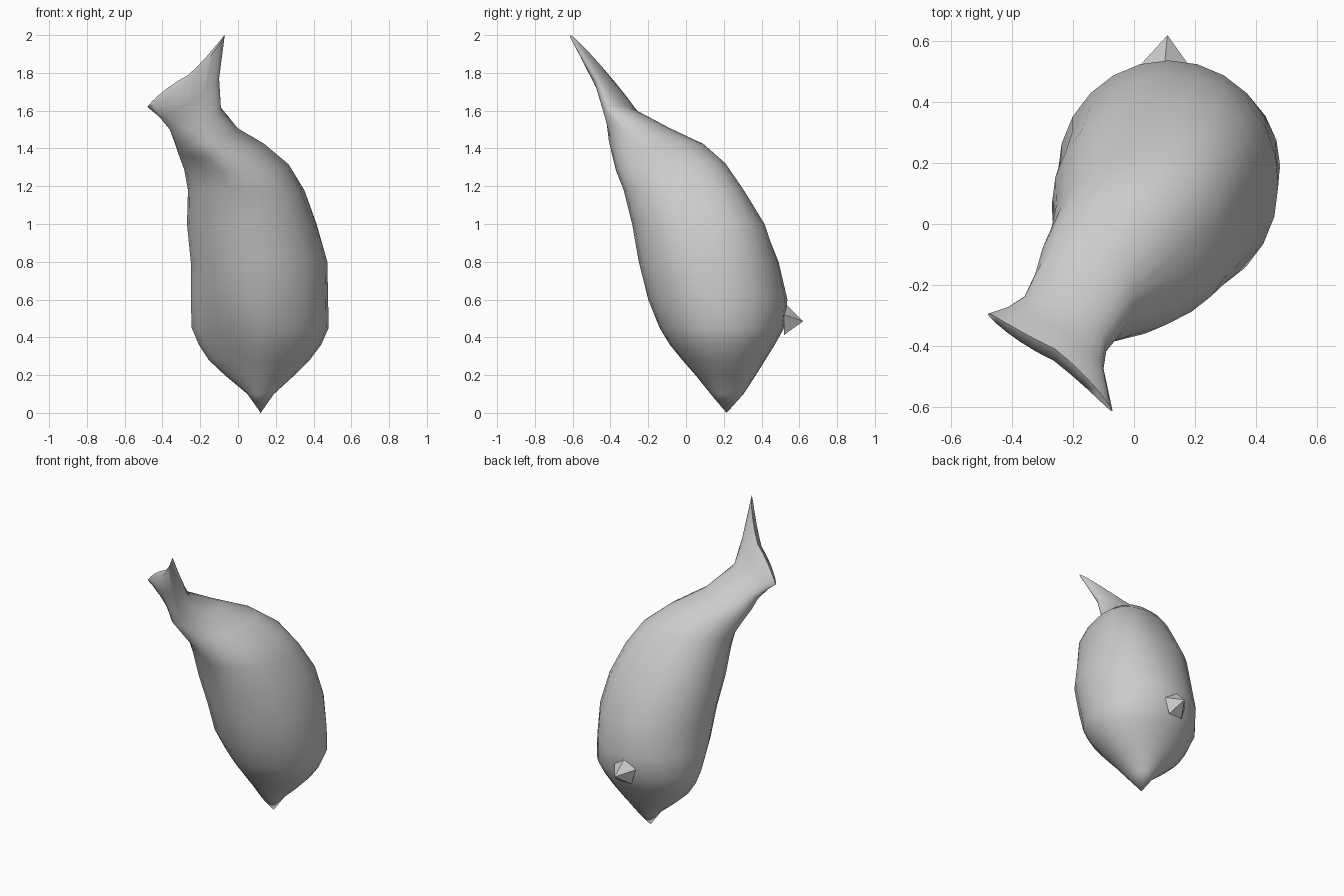
import bpy, bmesh, math
from mathutils import Vector

cube = bpy.data.objects.get("Cube")
if cube:
    bpy.data.objects.remove(cube, do_unlink=True)

grey = bpy.data.materials.new("plain grey")
grey.use_nodes = True
COLOUR = (0.6, 0.6, 0.6, 1)
grey.diffuse_color = COLOUR
grey.node_tree.nodes["Principled BSDF"].inputs["Base Color"].default_value = COLOUR

SIDES = 24
NORMAL = Vector((0.05, 0.79, 0.61)).normalized()   # facing of the tail fin
AXIS = Vector((-0.3, -0.57, 0.76))                 # direction of the tail
DIAGONAL = Vector((1, 1, 0)).normalized()          # towards the back left


def finish(bm, name, angle):
    bmesh.ops.recalc_face_normals(bm, faces=bm.faces)
    mesh = bpy.data.meshes.new(name)
    bm.to_mesh(mesh)
    bm.free()
    mesh.materials.append(grey)
    obj = bpy.data.objects.new(name, mesh)
    bpy.context.collection.objects.link(obj)
    bpy.ops.object.select_all(action='DESELECT')
    obj.select_set(True)
    bpy.context.view_layer.objects.active = obj
    if angle:
        bpy.ops.object.shade_smooth_by_angle(angle=math.radians(angle))


def ring(centre, a, b, cut=0, bulge=0, notch=0):
    points = []
    for i in range(SIDES):
        t = math.tau * i / SIDES
        c, s = math.cos(t), math.sin(t)
        # Flatten the front right corner, fill the back left one
        corner = (bulge if s > 0 else cut) * max(0, math.sin(2 * t))
        dip = notch * (1 - abs(c)) * (1 + c)   # deepest towards the left lobe
        points.append(centre + a * c + b * s + DIAGONAL * corner - AXIS * dip)
    return points


# Level body slices: height, x range, y range, corner cut, corner bulge
slices = [
    (0.1, 0.05, 0.19, 0.13, 0.305, 0, 0), (0.2, -0.07, 0.30, 0.05, 0.37, 0.035, 0),
    (0.28, -0.155, 0.38, -0.02, 0.42, 0.06, 0), (0.36, -0.207, 0.44, -0.085, 0.47, 0.065, 0),
    (0.45, -0.245, 0.48, -0.14, 0.52, 0.06, 0), (0.6, -0.25, 0.477, -0.2, 0.537, 0.025, 0),
    (0.8, -0.25, 0.473, -0.25, 0.49, 0.01, 0.015), (1.0, -0.27, 0.41, -0.285, 0.41, 0, 0.05),
    (1.18, -0.265, 0.34, -0.33, 0.295, 0, 0.06),
]
rings = []
for z, x0, x1, y0, y1, cut, bulge in slices:
    rings.append(ring(Vector(((x0 + x1) / 2, (y0 + y1) / 2, z)),
                      Vector(((x1 - x0) / 2, 0, 0)), Vector((0, (y1 - y0) / 2, 0)),
                      cut, bulge))

# Gradually leaning shoulder slices: centre, side axis, depth axis, cut, bulge
shoulder = [
    ((-0.015, -0.085, 1.3), (0.27, 0, 0.01), (0.02, 0.285, 0.02), 0.035, 0.05),
    ((-0.09, -0.15, 1.39), (0.225, -0.01, 0.02), (0.03, 0.24, 0.03), 0.035, 0.035),
    ((-0.17, -0.24, 1.465), (0.165, -0.035, 0.035), (0.02, 0.165, 0.035), 0.02, 0.01),
]
for centre, a, b, cut, bulge in shoulder:
    rings.append(ring(Vector(centre), Vector(a), Vector(b), cut, bulge))

# Tail slices: right edge, left edge, half thickness, notch depth
tail = [
    ((-0.365, -0.25, 1.51), (-0.09, -0.41, 1.61), 0.075, 0),
    ((-0.42, -0.28, 1.57), (-0.1, -0.475, 1.77), 0.05, 0),
    ((-0.48, -0.295, 1.62), (-0.07, -0.615, 2.0), 0.025, 0.045),
]
for p, q, thick, notch in tail:
    p, q = Vector(p), Vector(q)
    rings.append(ring((p + q) / 2, (q - p) / 2, NORMAL * thick, notch=notch))

# Body and tail as one skin
bm = bmesh.new()
loops = [[bm.verts.new(p) for p in points] for points in rings]
tip = bm.verts.new((0.12, 0.215, 0))
for i in range(SIDES):
    j = (i + 1) % SIDES
    bm.faces.new((tip, loops[0][j], loops[0][i]))
    for low, high in zip(loops, loops[1:]):
        bm.faces.new((low[i], low[j], high[j], high[i]))
# Close the trailing edge of the fin with strips between its two sides
end = loops[-1]
for i in range(SIDES // 2):
    strip = [end[i], end[i + 1], end[-i - 1], end[-i % SIDES]]
    bm.faces.new(list(dict.fromkeys(strip)))
finish(bm, "body_and_tail", 70)

# Small faceted fin at the back
bm = bmesh.new()
base = []
for i in range(5):
    t = math.tau * i / 5 + math.pi / 2
    base.append(bm.verts.new((0.1 + 0.085 * math.cos(t), 0.52, 0.49 + 0.095 * math.sin(t))))
peak = bm.verts.new((0.11, 0.62, 0.485))
for i in range(5):
    bm.faces.new((base[i], base[(i + 1) % 5], peak))
bm.faces.new(base)
finish(bm, "back_fin", 0)
